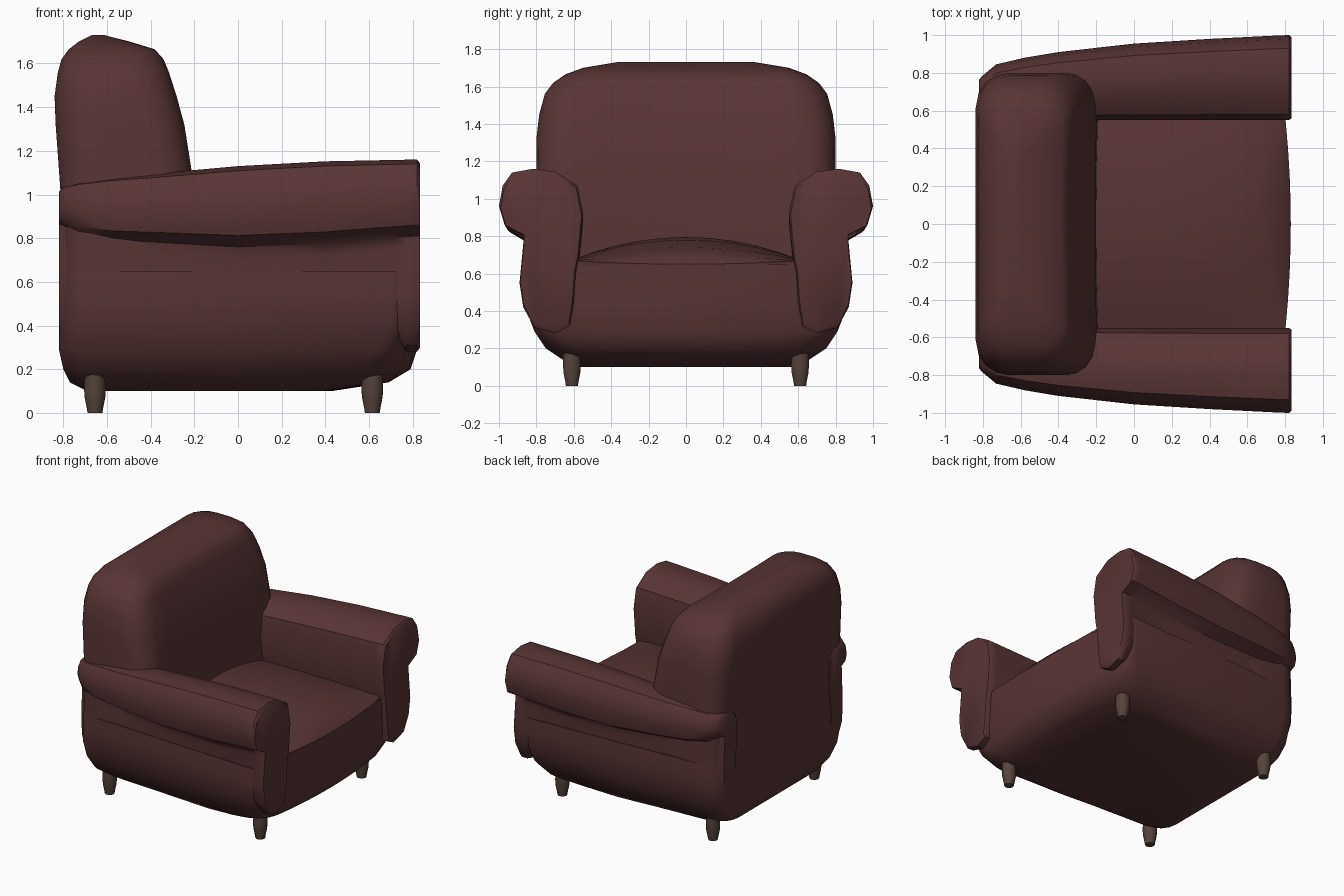
import bpy
import bmesh
import math

cube = bpy.data.objects.get("Cube")
if cube:
    bpy.data.objects.remove(cube, do_unlink=True)


def material(name, rgb):
    mat = bpy.data.materials.new(name)
    mat.use_nodes = True
    mat.diffuse_color = (*rgb, 1)
    mat.node_tree.nodes["Principled BSDF"].inputs["Base Color"].default_value = (*rgb, 1)
    return mat


leather = material("oxblood leather", (0.098, 0.034, 0.034))
wood = material("dark wood", (0.092, 0.056, 0.042))


def loft(name, rings, mat, angle=45):
    """Skin a list of equal-length closed rings and cap both ends."""
    bm = bmesh.new()
    loops = [[bm.verts.new(p) for p in ring] for ring in rings]
    n = len(loops[0])
    for a, b in zip(loops, loops[1:]):
        for i in range(n):
            j = (i + 1) % n
            bm.faces.new((a[i], a[j], b[j], b[i]))
    bm.faces.new(loops[0])
    bm.faces.new(loops[-1])
    bmesh.ops.recalc_face_normals(bm, faces=bm.faces)
    mesh = bpy.data.meshes.new(name)
    bm.to_mesh(mesh)
    bm.free()
    mesh.materials.append(mat)
    obj = bpy.data.objects.new(name, mesh)
    bpy.context.collection.objects.link(obj)
    bpy.ops.object.select_all(action="DESELECT")
    obj.select_set(True)
    bpy.context.view_layer.objects.active = obj
    bpy.ops.object.shade_smooth_by_angle(angle=math.radians(angle))
    return obj


def lerp(table, x):
    """Piecewise linear lookup in a table sorted by its first column."""
    for (x0, y0), (x1, y1) in zip(table, table[1:]):
        if x <= x1:
            break
    return y0 + (y1 - y0) * min(1, max(0, (x - x0) / (x1 - x0)))


def plan_ring(z, x0, x1, w0, w1, r0, r1, bow):
    """Rounded plan outline: back x0, front x1, half widths w0 and w1."""
    half = []
    for k in range(4):
        y = (w1 - r1) * k / 4
        half.append((x1 + bow * (1 - (y / w1) ** 2), y))
    for k in range(5):
        a = math.pi / 2 * k / 4
        y = w1 - r1 + r1 * math.sin(a)
        half.append((x1 - r1 + r1 * math.cos(a) + bow * (1 - (y / w1) ** 2), y))
    half.append(((x0 + x1) / 2, (w0 + w1) / 2))
    for k in range(5):
        a = math.pi / 2 * k / 4
        half.append((x0 + r0 - r0 * math.sin(a), w0 - r0 + r0 * math.cos(a)))
    half.append((x0, 0))
    return [(x, y, z) for x, y in half] + [(x, -y, z) for x, y in half[-2:0:-1]]


# Body: a tub with a tucked-under bottom; z, back, front, half width, front radius
body = [(0.10, -0.69, 0.36, 0.60, 0.2), (0.14, -0.77, 0.62, 0.66, 0.2),
        (0.20, -0.80, 0.72, 0.75, 0.16), (0.29, -0.82, 0.75, 0.81, 0.1),
        (0.42, -0.82, 0.76, 0.86, 0.06), (0.55, -0.815, 0.76, 0.87, 0.05),
        (0.65, -0.81, 0.76, 0.865, 0.05)]
loft("body", [plan_ring(z, a, b, w * 0.925, w, 0.14, r, 0.07)
              for z, a, b, w, r in body], leather)

# Backrest: rounded block, leaning front; z, back, front, half width, corner radius
back = [(0.50, -0.812, -0.18, 0.80, 0.14), (1.0, -0.812, -0.19, 0.80, 0.15),
        (1.32, -0.835, -0.24, 0.80, 0.17), (1.45, -0.84, -0.275, 0.785, 0.18),
        (1.56, -0.825, -0.31, 0.755, 0.18), (1.62, -0.808, -0.335, 0.71, 0.17),
        (1.665, -0.775, -0.375, 0.645, 0.14), (1.70, -0.73, -0.49, 0.55, 0.1),
        (1.73, -0.67, -0.61, 0.37, 0.03)]
loft("backrest", [plan_ring(z, a, b, w, w, r, r, -0.015)
                  for z, a, b, w, r in back], leather, 60)

# Seat cushion: crowned from side to side, dropping at the front edge
seat_rows = [(0.76, 0.65, 0.07), (0.73, 0.69, 0.065), (0.62, 0.74, 0.04),
             (0.4, 0.78, 0.01), (0.1, 0.795, 0), (-0.3, 0.765, 0)]
rings = []
for x, crown, bow in seat_rows:
    ys = [-0.62 + 1.24 * k / 10 for k in range(11)]
    edge = 0.67
    ring = [(x + bow * (1 - (y / 0.87) ** 2), y,
             edge + (crown - edge) * (1 - (y / 0.62) ** 2)) for y in ys]
    ring += [(x + bow * 0.4, 0.62, 0.5), (x + bow * 0.4, -0.62, 0.5)]
    rings.append(ring)
loft("seat_cushion", rings, leather, 35)

# Arms: a scroll section swept from the back to the front panel
scroll = [(0.82, 1.16), (0.93, 1.14), (0.98, 1.07), (1.0, 0.96), (0.97, 0.86),
          (0.87, 0.81), (0.87, 0.75), (0.89, 0.55), (0.87, 0.42), (0.81, 0.31),
          (0.70, 0.28), (0.62, 0.32), (0.60, 0.45), (0.59, 0.60), (0.57, 0.70),
          (0.55, 0.92), (0.58, 1.07), (0.70, 1.145)]
outer = [(-0.82, 0.77), (-0.73, 0.845), (-0.58, 0.88), (-0.4, 0.91), (0, 0.955),
         (0.4, 0.98), (0.8, 1.0)]
top = [(-0.82, 1.03), (-0.7, 1.07), (-0.2, 1.11), (0, 1.13), (0.3, 1.15), (0.8, 1.16)]
under = [(-0.82, 0.87), (-0.7, 0.80), (0, 0.76), (0.4, 0.775), (0.8, 0.81)]
wall = [(-0.82, 0.72), (-0.7, 0.79), (0, 0.84), (0.72, 0.865), (0.77, 0.89)]


def arm_ring(x, side, shrink=1.0):
    pts = []
    for y, z in scroll:
        if z > 0.8:
            low, high = lerp(under, x), lerp(top, x)
            z = low + (z - 0.81) / 0.35 * (high - low)
            scale = (lerp(outer, x) - 0.55) / 0.45
            y = 0.55 + (y - 0.55) * scale
        else:
            y = 0.55 + (y - 0.55) * (lerp(wall, x) - 0.55) / 0.34
            if z > 0.7:
                z = lerp(under, x) - 0.05
            elif x < 0.75:
                z = max(z, 0.36)
        pts.append((y, z))
    cy = sum(p[0] for p in pts) / len(pts)
    cz = sum(p[1] for p in pts) / len(pts)
    return [(x, side * (cy + (y - cy) * shrink), cz + (z - cz) * shrink) for y, z in pts]


stations = [(-0.82, 0.94), (-0.805, 1), (-0.73, 1), (-0.58, 1), (-0.4, 1), (0, 1),
            (0.4, 1), (0.72, 1), (0.77, 1), (0.82, 1), (0.833, 0.96)]
for side, label in ((1, "left"), (-1, "right")):
    loft(label + "_arm", [arm_ring(x, side, s) for x, s in stations], leather, 40)

# Feet: short tapered pegs
peg = [(0, 0.034), (0.02, 0.037), (0.07, 0.047), (0.11, 0.05), (0.2, 0.048)]
for x, end in ((0.615, "front"), (-0.655, "rear")):
    for y, label in ((0.61, "left"), (-0.61, "right")):
        loft(end + "_" + label + "_foot",
             [[(x + r * math.cos(math.tau * k / 10), y + r * math.sin(math.tau * k / 10), z)
               for k in range(10)] for z, r in peg], wood)
